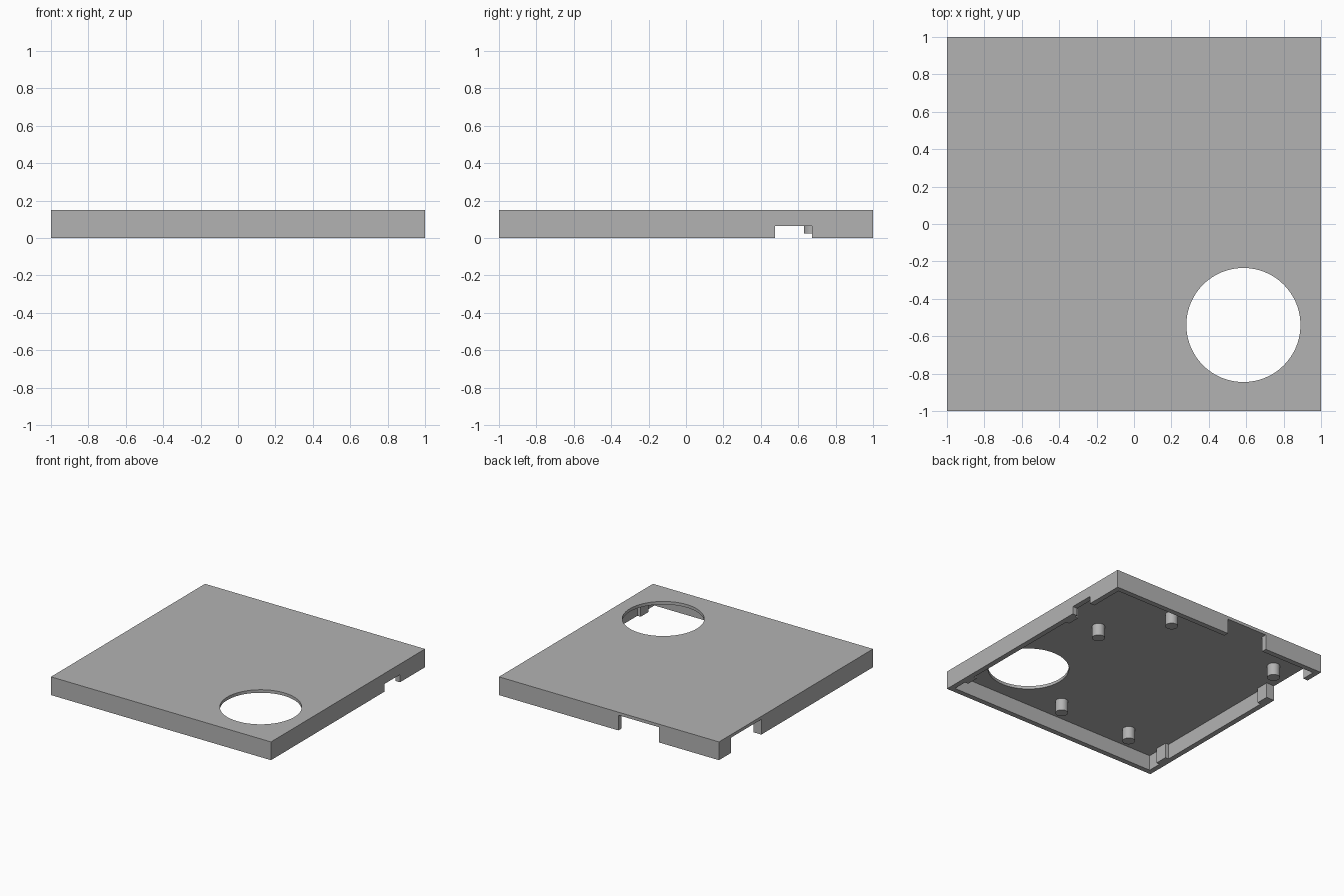
import bpy
import math

if "Cube" in bpy.data.objects:
    bpy.data.objects.remove(bpy.data.objects["Cube"], do_unlink=True)

HEIGHT, WALL, CEILING = 0.15, 0.043, 0.125

grey = bpy.data.materials.new("plain_grey")
grey.use_nodes = True
colour = (0.45, 0.45, 0.45, 1)
grey.diffuse_color = colour
grey.node_tree.nodes["Principled BSDF"].inputs["Base Color"].default_value = colour


def box(name, x, y, z):
    """Box spanning the (low, high) ranges on each axis."""
    spans = (x, y, z)
    bpy.ops.mesh.primitive_cube_add(size=1, location=[sum(s) / 2 for s in spans])
    ob = bpy.context.object
    ob.name = name
    ob.scale = [s[1] - s[0] for s in spans]
    bpy.ops.object.transform_apply(location=False, rotation=False, scale=True)
    ob.data.materials.append(grey)
    return ob


def cylinder(name, x, y, z, radius, sides):
    bpy.ops.mesh.primitive_cylinder_add(vertices=sides, radius=radius, depth=z[1] - z[0],
                                        location=(x, y, sum(z) / 2))
    ob = bpy.context.object
    ob.name = name
    ob.data.materials.append(grey)
    bpy.ops.object.shade_smooth_by_angle(angle=math.radians(30))
    return ob


def cut(target, cutter):
    """Subtract the cutter for good and throw it away."""
    cutter.hide_render = True
    mod = target.modifiers.new("cut", 'BOOLEAN')
    mod.operation = 'DIFFERENCE'
    mod.solver = 'EXACT'
    mod.object = cutter
    bpy.context.view_layer.objects.active = target
    bpy.ops.object.modifier_apply(modifier=mod.name)
    bpy.data.objects.remove(cutter, do_unlink=True)


# Shallow lid, open underneath
lid = box("lid_shell", (-1, 1), (-1, 1), (0, HEIGHT))
inner = 1 - WALL
cut(lid, box("cavity", (-inner, inner), (-inner, inner), (-0.1, CEILING)))

# Round opening through the top
cut(lid, cylinder("round_opening", 0.585, -0.54, (0.05, 0.3), 0.305, 96))

# Wall openings: low slot on the left, full-height gaps at the right and back
cut(lid, box("left_slot", (0.93, 1.1), (0.475, 0.675), (-0.1, 0.063)))
cut(lid, box("right_gap", (-1.1, -0.93), (0.45, 0.843), (-0.1, CEILING)))
cut(lid, box("back_gap", (-0.457, -0.086), (0.93, 1.1), (-0.1, CEILING)))

# Clip blocks on the inside of both side walls
for side, sign in (("left", 1), ("right", -1)):
    for place, y in (("front", (-0.84, -0.735)), ("back", (0.345, 0.45))):
        x = sorted((sign * (inner - 0.03), sign * inner))
        box(f"{side}_{place}_block", x, y, (0, CEILING))

# Pegs hanging from the ceiling
pegs = [(0.59, 0.287), (0.282, 0.777), (-0.803, 0.678), (0.076, -0.757), (-0.583, -0.757)]
for i, (x, y) in enumerate(pegs):
    cylinder(f"peg_{i + 1}", x, y, (0.025, CEILING), 0.048, 32)
